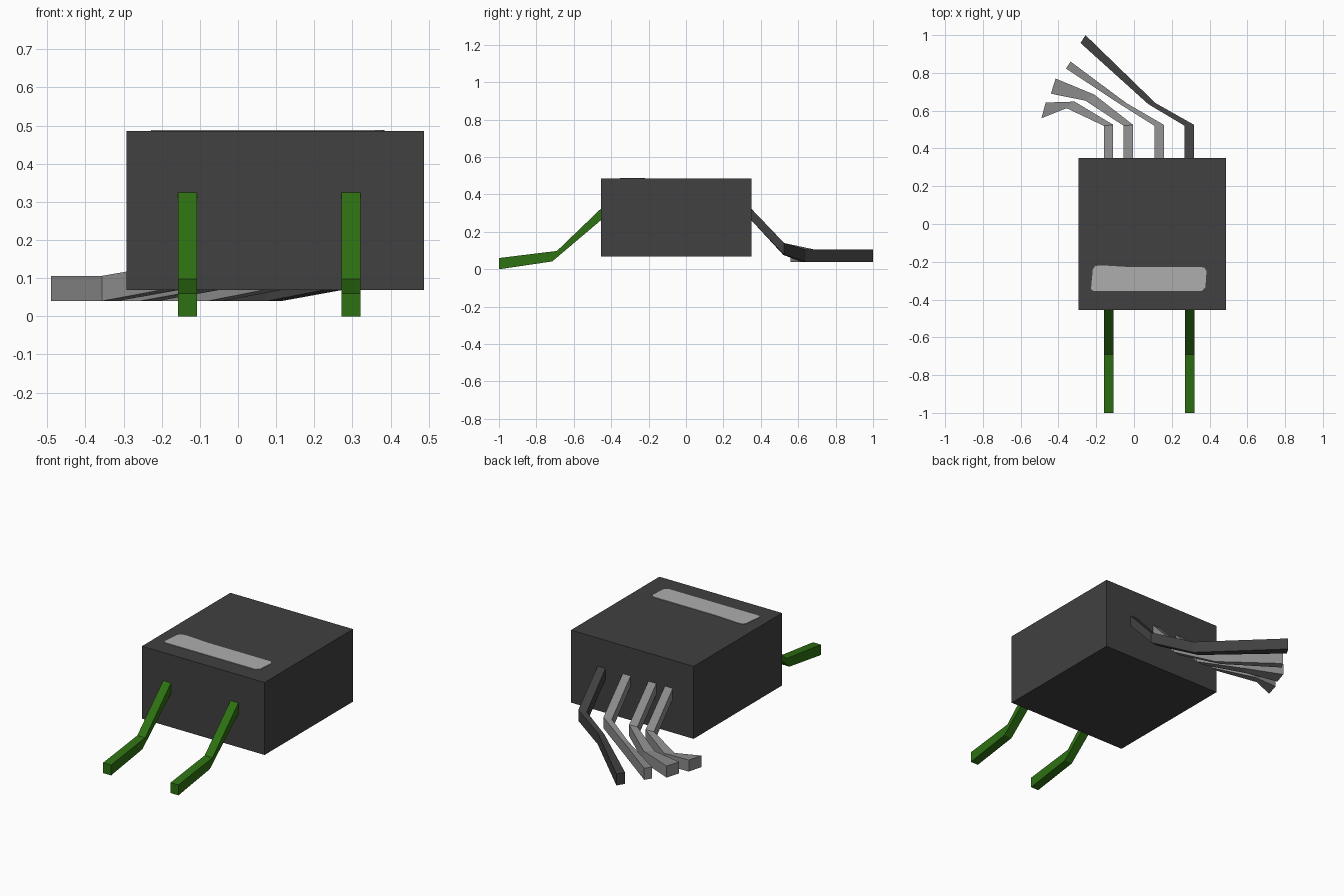
import bpy

if "Cube" in bpy.data.objects:
    bpy.data.objects.remove(bpy.data.objects["Cube"])


def material(name, colour):
    m = bpy.data.materials.new(name)
    m.diffuse_color = (*colour, 1)
    m.use_nodes = True
    m.node_tree.nodes["Principled BSDF"].inputs["Base Color"].default_value = m.diffuse_color
    return m


CHARCOAL = material("charcoal", (0.052, 0.052, 0.052))
GREEN = material("green", (0.027, 0.165, 0.006))
GREY = material("grey", (0.26, 0.26, 0.26))
LIGHT = material("light grey", (0.42, 0.42, 0.42))


def loft(name, rings, mat):
    """Join matching rings of points into a closed flat-faced solid."""
    n = len(rings[0])
    verts = [p for ring in rings for p in ring]
    faces = [tuple(range(n))[::-1],
             tuple(range(len(verts) - n, len(verts)))]
    for r in range(len(rings) - 1):
        for i in range(n):
            a, b = r * n + i, r * n + (i + 1) % n
            faces.append((a, b, b + n, a + n))
    me = bpy.data.meshes.new(name)
    me.from_pydata(verts, [], faces)
    me.materials.append(mat)
    ob = bpy.data.objects.new(name, me)
    bpy.context.collection.objects.link(ob)
    # consistent outward normals
    import bmesh
    bm = bmesh.new()
    bm.from_mesh(me)
    bmesh.ops.recalc_face_normals(bm, faces=bm.faces)
    bm.to_mesh(me)
    bm.free()
    return ob


def plate(name, outline, z0, z1, mat):
    return loft(name, [[(x, y, z) for x, y in outline] for z in (z0, z1)], mat)


# Box body
X0, X1, Y0, Y1, TOP = -0.293, 0.488, -0.455, 0.349, 0.486
plate("body", [(X0, Y0), (X1, Y0), (X1, Y1), (X0, Y1)], 0.069, TOP, CHARCOAL)

# Marking stripe on top, with softened uneven corners
plate("top_stripe",
      [(-0.228, -0.345), (-0.215, -0.354), (0.36, -0.354), (0.378, -0.335),
       (0.384, -0.25), (0.372, -0.229), (-0.02, -0.228), (-0.17, -0.219),
       (-0.205, -0.222), (-0.218, -0.24)], TOP - 0.002, TOP + 0.003, LIGHT)

# Front legs: side profile as (y, z) upper and lower edges
profile = [((Y0, 0.324), (Y0, 0.262)),
           ((-0.69, 0.098), (-0.715, 0.042)),
           ((-1.0, 0.06), (-1.0, 0.0))]
for side, x in (("left", -0.133), ("right", 0.296)):
    a, b = x - 0.025, x + 0.025
    loft(f"front_leg_{side}",
         [[(a, *up), (b, *up), (b, *lo), (a, *lo)] for up, lo in profile], GREEN)

# Rear pins: root x, then (left, right) plan points of bend and tip
pins = [
    (0.293, ((0.075, 0.635), (0.114, 0.64)), ((-0.283, 0.958), (-0.257, 1.0)), CHARCOAL),
    (0.133, ((-0.08, 0.638), (-0.04, 0.64)), ((-0.36, 0.823), (-0.336, 0.86)), GREY),
    (-0.03, ((-0.257, 0.653), (-0.21, 0.685)), ((-0.44, 0.69), (-0.415, 0.77)), GREY),
    (-0.135, ((-0.357, 0.613), (-0.315, 0.648)), ((-0.49, 0.56), (-0.468, 0.643)), GREY),
]
for i, (x, bend, tip, mat) in enumerate(pins, 1):
    a, b = x - 0.025, x + 0.025
    stations = [((a, Y1), (b, Y1), 0.324, 0.262),
                ((a, 0.52), (b, 0.525), 0.14, 0.077),
                (*bend, 0.106, 0.04),
                (*tip, 0.106, 0.04)]
    loft(f"rear_pin_{i}",
         [[(*l, zt), (*r, zt), (*r, zb), (*l, zb)] for l, r, zt, zb in stations], mat)
